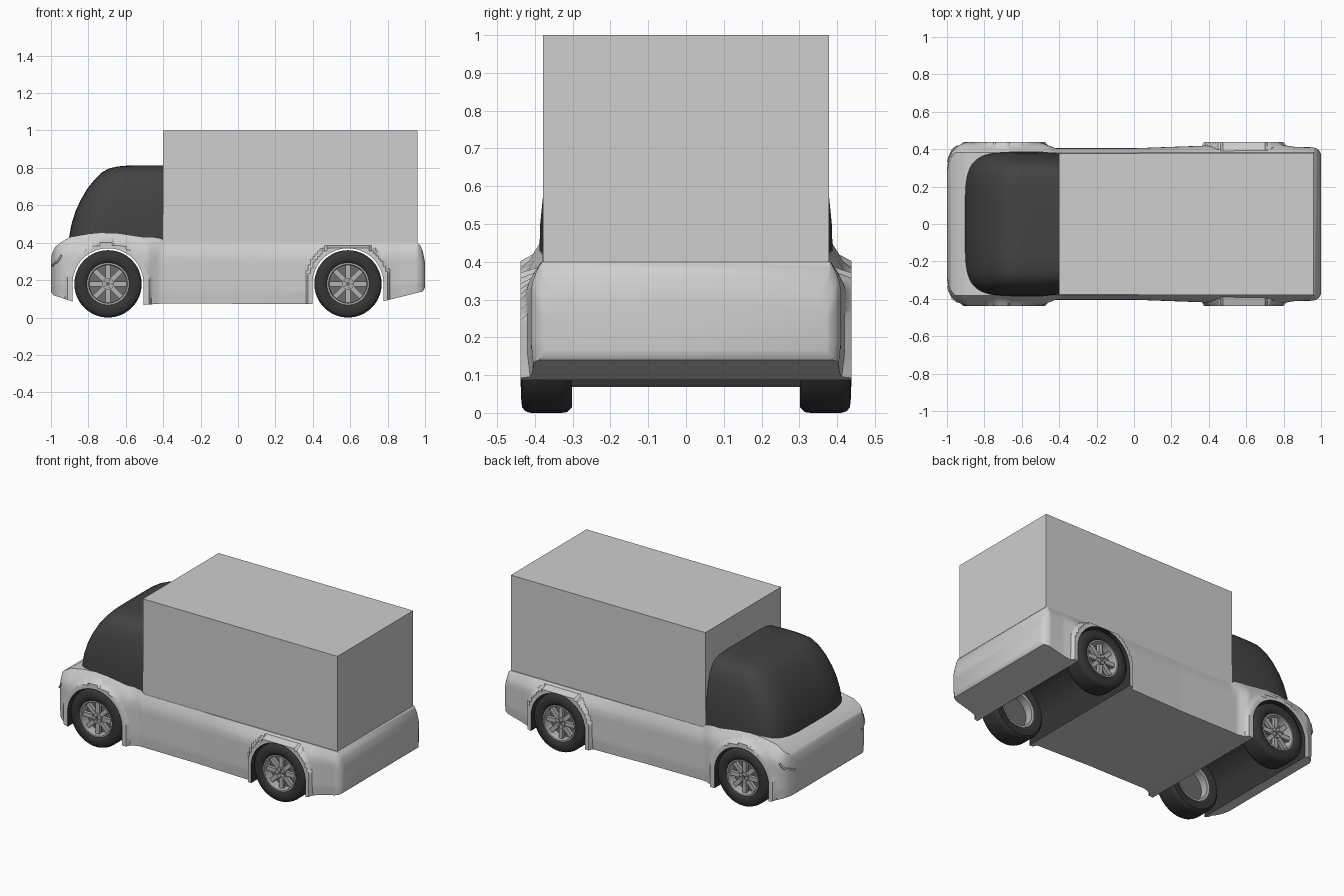
import bpy, bmesh, math
from mathutils import Matrix

cube = bpy.data.objects.get("Cube")
if cube:
    bpy.data.objects.remove(cube)


def material(name, value):
    m = bpy.data.materials.new(name)
    m.use_nodes = True
    color = (value, value, value, 1)
    m.diffuse_color = color
    m.node_tree.nodes["Principled BSDF"].inputs["Base Color"].default_value = color
    return m


LIGHT = material("light grey paint", 0.62)
GLASS = material("dark cab", 0.055)
RUBBER = material("black rubber", 0.035)
METAL = material("wheel metal", 0.45)
SHADE = material("dark metal", 0.15)


def finish(bm, name, mats, angle=40):
    bmesh.ops.recalc_face_normals(bm, faces=bm.faces)
    me = bpy.data.meshes.new(name)
    bm.to_mesh(me)
    bm.free()
    ob = bpy.data.objects.new(name, me)
    bpy.context.collection.objects.link(ob)
    for m in mats:
        me.materials.append(m)
    if angle:
        smooth(ob, angle)
    return ob


def smooth(ob, angle):
    bpy.ops.object.select_all(action="DESELECT")
    ob.select_set(True)
    bpy.context.view_layer.objects.active = ob
    bpy.ops.object.shade_smooth_by_angle(angle=math.radians(angle))


def skin(bm, rings, closed=True, caps=True):
    """Join rings of points with quads."""
    vs = [[bm.verts.new(p) for p in r] for r in rings]
    n = len(vs[0])
    for a, b in zip(vs, vs[1:]):
        for i in range(n if closed else n - 1):
            j = (i + 1) % n
            bm.faces.new((a[i], a[j], b[j], b[i]))
    if caps:
        bm.faces.new(vs[0])
        bm.faces.new(vs[-1])


def interp(x, keys):
    if x <= keys[0][0]:
        return keys[0][1]
    for (a, u), (b, v) in zip(keys, keys[1:]):
        if x <= b:
            return u + (v - u) * (x - a) / (b - a)
    return keys[-1][1]


AXLES = (-0.695, 0.588)
AXLE_Z = 0.18
ARCH = 0.19

# Body outline: top, bottom and half width along the length
TOP = [(-1, .30), (-.995, .34), (-.98, .375), (-.95, .40), (-.9, .43), (-.8, .448), (-.65, .455),
       (-.5, .435), (-.41, .42), (-.39, .4), (.96, .4), (.975, .385), (.99, .35), (1, .29)]
BOTTOM = [(-1, .14), (-.99, .12), (-.87, .08), (-.5, .068), (-.4, .075), (.4, .072), (.77, .085),
          (.99, .14), (1, .16)]
WIDTH = [(-1, .30), (-.99, .35), (-.97, .395), (-.94, .42), (-.9, .435), (-.48, .43), (-.42, .405),
         (0, .405), (.35, .418), (.78, .425), (.86, .412), (.96, .41), (.985, .40), (1, .375)]
BULGE = [(0, 0), (.1, .5), (.2, .88), (.3, 1), (.8, 1), (1, .8)]


def arch_distance(x, z):
    return min(math.hypot(x - a, max(z - AXLE_Z, 0)) for a in AXLES)


def side_point(x, t):
    """Point on the body side; t runs from the shoulder to the sill."""
    top, w = interp(x, TOP), interp(x, WIDTH)
    z = top + (interp(x, BOTTOM) - top) * t
    edge = min(.383, w - .025)
    y = edge + (w - edge) * interp(t, BULGE)
    if t > .08 and arch_distance(x, z) < .224:
        y = max(y, .438)
    return y, z


# Lower body with wheel arch flares
ROWS = 22
xs = sorted({round(-1 + i / 80, 4) for i in range(161)} | {-.995, -.98, .995, .96})
rings = []
for x in xs:
    half = [side_point(x, i / ROWS) for i in range(ROWS + 1)]
    rings.append([(x, y, z) for y, z in half] + [(x, -y, z) for y, z in reversed(half)])
bm = bmesh.new()
skin(bm, rings)
body = finish(bm, "lower_body", [LIGHT, RUBBER], 0)

# Wheel wells are cut right through
for a in AXLES:
    outline = [(a + ARCH, -.1)]
    for i in range(33):
        t = math.pi * i / 32
        outline.append((a + ARCH * math.cos(t), AXLE_Z + ARCH * math.sin(t)))
    outline.append((a - ARCH, -.1))
    bm = bmesh.new()
    skin(bm, [[(x, y, z) for x, z in outline] for y in (-.6, .6)])
    cutter = finish(bm, "well_cutter", [], 0)
    cutter.hide_render = True
    mod = body.modifiers.new("well", "BOOLEAN")
    mod.operation, mod.solver, mod.object = "DIFFERENCE", "EXACT", cutter
    bpy.context.view_layer.objects.active = body
    bpy.ops.object.modifier_apply(modifier=mod.name)
    bpy.data.objects.remove(cutter)
for p in body.data.polygons:
    inside = arch_distance(p.center.x, p.center.z) < ARCH + .0005
    p.material_index = 1 if inside and abs(p.normal.y) < .5 else 0
smooth(body, 35)

# Rounded cab: front position and half width by height
CAB = [(.40, -.905, .388), (.43, -.903, .388), (.50, -.89, .386), (.57, -.868, .379), (.63, -.84, .369),
       (.69, -.805, .354), (.74, -.765, .337), (.775, -.73, .315), (.797, -.69, .285),
       (.808, -.64, .24), (.813, -.58, .17)]
rings = []
for z, front, w in CAB:
    ring = [(-.398, -w * .97, z)]
    for i in range(33):
        t = -math.pi / 2 + math.pi * i / 32
        c, s = max(math.cos(t), 0) ** .4, abs(math.sin(t)) ** .4
        ring.append((-.5 + (front + .5) * c, math.copysign(w * s, t), z))
    rings.append(ring + [(-.398, w * .97, z)])
bm = bmesh.new()
skin(bm, rings)
finish(bm, "cab", [GLASS], 50)

# Cargo box
bm = bmesh.new()
bmesh.ops.create_cube(bm, size=1, matrix=Matrix.Translation((.28, 0, .7)) @ Matrix.Diagonal((1.36, .756, .6, 1)))
finish(bm, "cargo_box", [LIGHT], 0)

# Headlamp slits
for side, label in ((1, "left"), (-1, "right")):
    cu = bpy.data.curves.new(label + "_headlamp", "CURVE")
    cu.dimensions = "3D"
    cu.bevel_depth = .006
    cu.use_fill_caps = True
    sp = cu.splines.new("POLY")
    sp.points.add(8)
    for i, pt in enumerate(sp.points):
        u = i / 8
        x = -.994 + .05 * u
        y, z = side_point(x, .3 - .06 * u + .05 * math.sin(math.pi * u))
        pt.co = (x, side * y, z, 1)
    cu.materials.append(METAL)
    bpy.context.collection.objects.link(bpy.data.objects.new(label + "_headlamp", cu))


def lathe(bm, profile, segments=48):
    """Closed (radius, y) profile turned about the y axis."""
    rings = []
    for i in range(segments + 1):
        t = 2 * math.pi * i / segments
        rings.append([(r * math.cos(t), y, r * math.sin(t)) for r, y in profile])
    skin(bm, rings, caps=False)
    bmesh.ops.remove_doubles(bm, verts=bm.verts, dist=1e-5)


def disc(bm, radius, y0, y1, x=0, z=0, segments=24):
    rot = Matrix.Rotation(math.pi / 2, 4, "X")
    bmesh.ops.create_cone(bm, cap_ends=True, segments=segments, radius1=radius, radius2=radius, depth=y1 - y0,
                          matrix=Matrix.Translation((x, (y0 + y1) / 2, z)) @ rot)


def tyre(bm):
    lathe(bm, [(.112, .31), (.13, .302), (.165, .302), (.178, .315), (.18, .33), (.18, .41), (.176, .425),
               (.165, .434), (.135, .437), (.118, .432), (.112, .425)])


def rim(bm):
    lathe(bm, [(.1, .31), (.113, .308), (.113, .428), (.104, .428), (.1, .415)])
    disc(bm, .032, .385, .42)
    for i in range(8):
        turn = Matrix.Rotation(math.tau * i / 8, 4, "Y")
        bmesh.ops.create_cube(bm, size=1, matrix=turn @ Matrix.Translation((.063, .4, 0))
                              @ Matrix.Diagonal((.082, .022, .026, 1)))


def hub(bm):
    disc(bm, .101, .36, .372, segments=32)
    disc(bm, .012, .418, .424)
    for i in range(5):
        t = math.tau * i / 5
        disc(bm, .005, .418, .423, .022 * math.cos(t), .022 * math.sin(t), 8)


# Four wheels
for a, end in zip(AXLES, ("front", "rear")):
    for side, label in ((1, "left"), (-1, "right")):
        for build, part, mat in ((tyre, "tyre", RUBBER), (rim, "rim", METAL), (hub, "hub", SHADE)):
            bm = bmesh.new()
            build(bm)
            for v in bm.verts:
                v.co = (v.co.x + a, v.co.y * side, v.co.z + AXLE_Z)
            finish(bm, f"{end}_{label}_{part}", [mat], 40)
